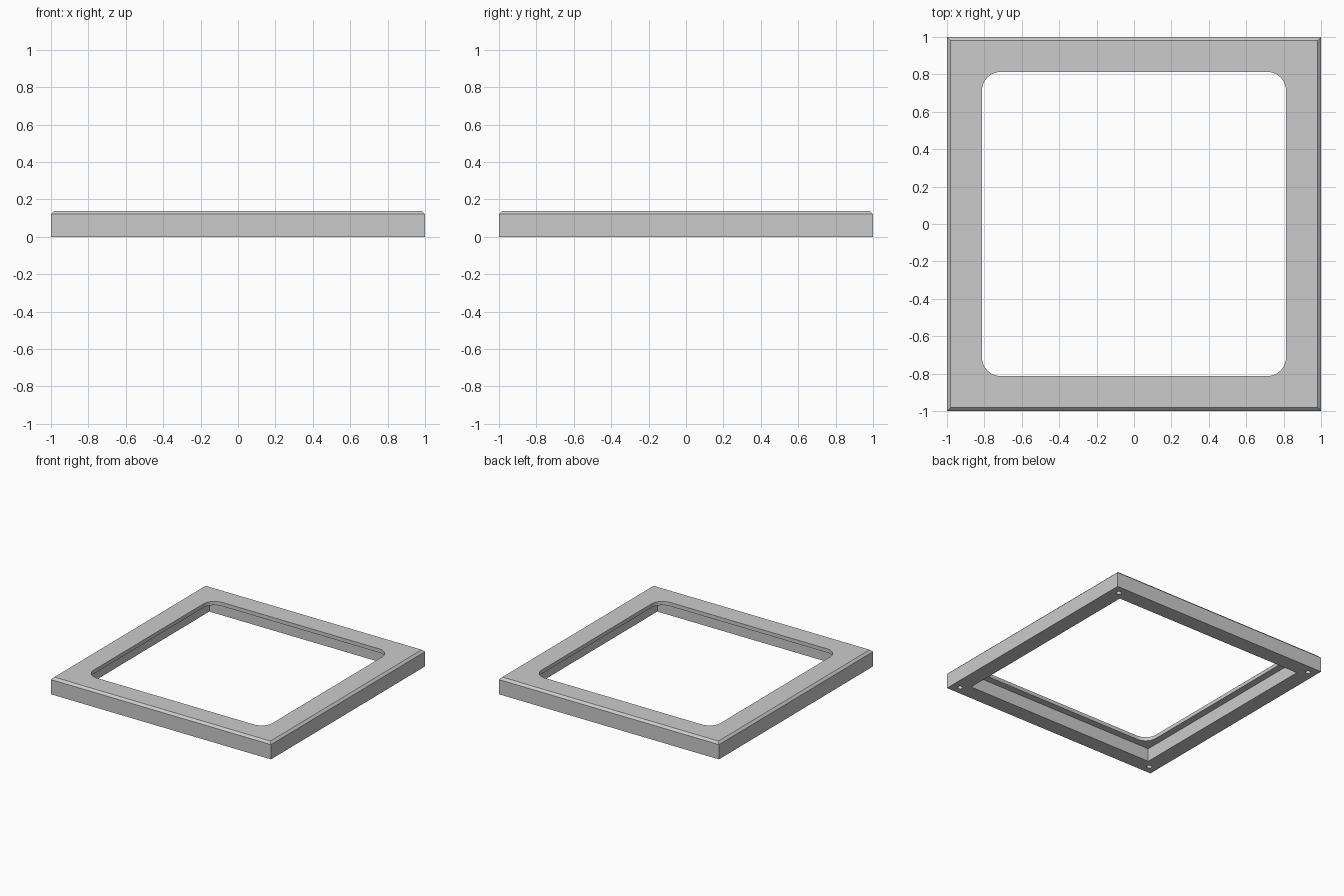
import bpy
import bmesh
from math import cos, sin, pi

HEIGHT, CHAMFER = 0.139, 0.018
OPENING, CORNER = 0.813, 0.1
RECESS, RECESS_TOP = 0.87, 0.108
HOLE_AT, HOLE_RADIUS, HOLE_DEPTH = 0.93, 0.02, 0.08

cube = bpy.data.objects.get("Cube")
if cube:
    bpy.data.objects.remove(cube, do_unlink=True)

grey = bpy.data.materials.new("plain grey")
grey.use_nodes = True
colour = (0.6, 0.6, 0.6, 1)
grey.diffuse_color = colour
grey.node_tree.nodes["Principled BSDF"].inputs["Base Color"].default_value = colour


def square(half):
    return [(-half, -half), (half, -half), (half, half), (-half, half)]


def rounded_square(half, radius, steps=10):
    points = []
    for quarter, (sx, sy) in enumerate([(1, 1), (-1, 1), (-1, -1), (1, -1)]):
        for i in range(steps + 1):
            a = (quarter + i / steps) * pi / 2
            points.append((sx * (half - radius) + radius * cos(a),
                           sy * (half - radius) + radius * sin(a)))
    return points


def circle(x, y, radius, sides=24):
    return [(x + radius * cos(2 * pi * i / sides),
             y + radius * sin(2 * pi * i / sides)) for i in range(sides)]


def solid(name, *layers):
    """Closed solid lofted through (outline, height) layers, bottom to top."""
    bm = bmesh.new()
    rings = [[bm.verts.new((x, y, z)) for x, y in outline] for outline, z in layers]
    bm.faces.new(rings[0][::-1])
    bm.faces.new(rings[-1])
    for low, high in zip(rings, rings[1:]):
        for i in range(len(low)):
            j = (i + 1) % len(low)
            bm.faces.new((low[i], low[j], high[j], high[i]))
    mesh = bpy.data.meshes.new(name)
    bm.to_mesh(mesh)
    bm.free()
    mesh.materials.append(grey)
    obj = bpy.data.objects.new(name, mesh)
    bpy.context.collection.objects.link(obj)
    return obj


def cut(target, cutter):
    mod = target.modifiers.new(cutter.name, "BOOLEAN")
    mod.operation = "DIFFERENCE"
    mod.solver = "EXACT"
    mod.object = cutter
    bpy.context.view_layer.objects.active = target
    bpy.ops.object.modifier_apply(modifier=mod.name)
    bpy.data.objects.remove(cutter, do_unlink=True)


# Slab with a chamfered top edge
frame = solid("square_frame", (square(1), 0), (square(1), HEIGHT - CHAMFER),
              (square(1 - CHAMFER), HEIGHT))

# Square recess below, leaving a thin lip around the rounded opening
cut(frame, solid("recess_cutter", (square(RECESS), -0.1), (square(RECESS), RECESS_TOP)))
outline = rounded_square(OPENING, CORNER)
cut(frame, solid("opening_cutter", (outline, 0.05), (outline, 0.3)))

# Blind screw holes in the underside corners
for x, y in square(HOLE_AT):
    ring = circle(x, y, HOLE_RADIUS)
    cut(frame, solid("hole_cutter", (ring, -0.1), (ring, HOLE_DEPTH)))

# Smooth the rounded corners and holes, keep edges sharp
bpy.ops.object.select_all(action="DESELECT")
frame.select_set(True)
bpy.context.view_layer.objects.active = frame
bpy.ops.object.shade_smooth_by_angle(angle=pi / 6)
